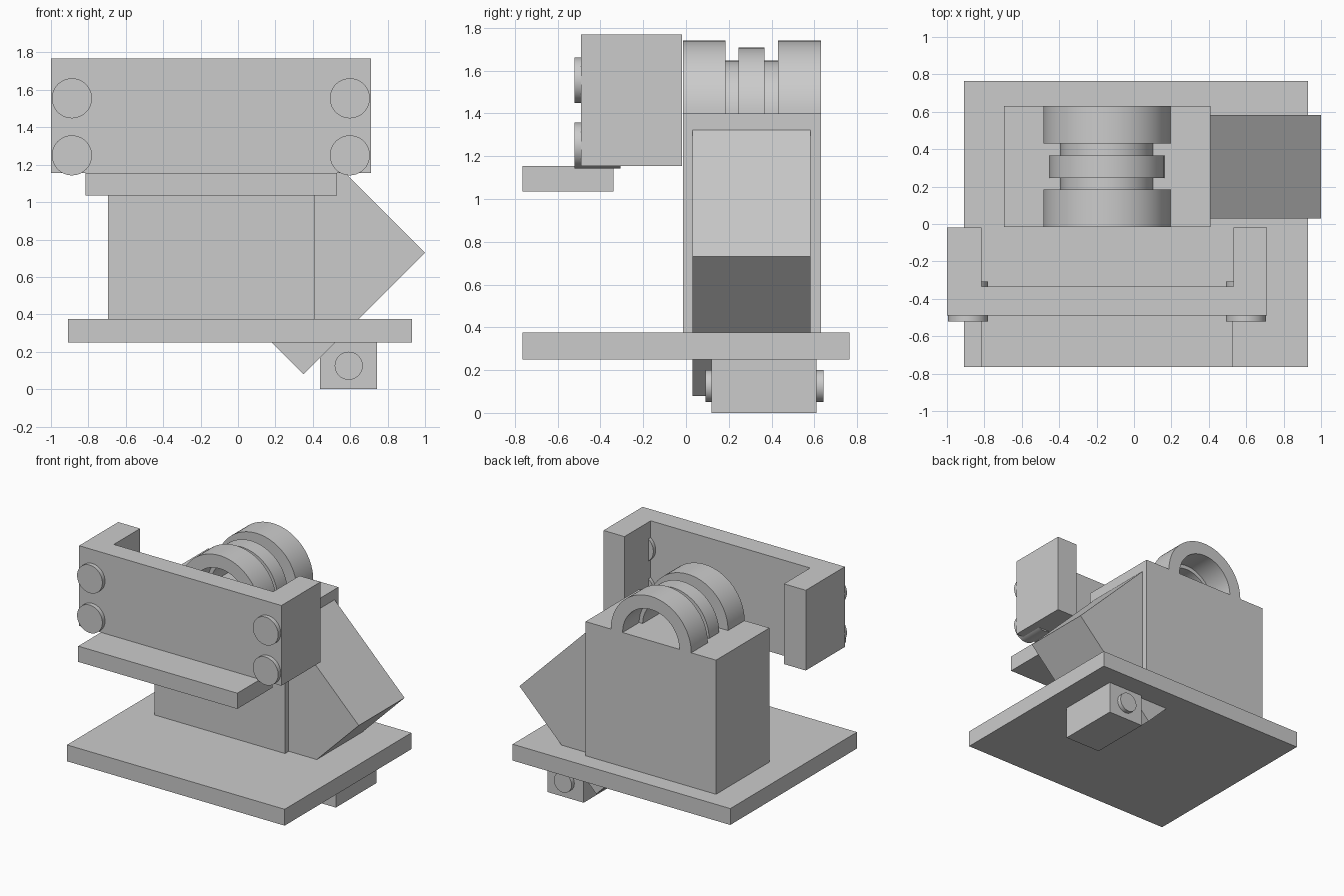
import bpy
import math

if "Cube" in bpy.data.objects:
    bpy.data.objects.remove(bpy.data.objects["Cube"], do_unlink=True)

GREY = (0.6, 0.6, 0.6, 1)
grey = bpy.data.materials.new("plain grey")
grey.use_nodes = True
grey.diffuse_color = GREY
grey.node_tree.nodes["Principled BSDF"].inputs["Base Color"].default_value = GREY


def add_mesh(name, verts, faces):
    mesh = bpy.data.meshes.new(name)
    mesh.from_pydata(verts, [], faces)
    mesh.materials.append(grey)
    obj = bpy.data.objects.new(name, mesh)
    bpy.context.collection.objects.link(obj)
    return obj


def smooth(obj):
    bpy.ops.object.select_all(action="DESELECT")
    obj.select_set(True)
    bpy.context.view_layer.objects.active = obj
    bpy.ops.object.shade_smooth_by_angle(angle=math.radians(30))


def prism(name, outline, y0, y1):
    """Extrude an anticlockwise (x, z) outline from y0 back to y1."""
    n = len(outline)
    verts = [(x, y, z) for y in (y0, y1) for x, z in outline]
    faces = [tuple(range(n)), tuple(reversed(range(n, 2 * n)))]
    faces += [(i, i + n, (i + 1) % n + n, (i + 1) % n) for i in range(n)]
    return add_mesh(name, verts, faces)


def box(name, x0, x1, y0, y1, z0, z1):
    return prism(name, [(x0, z0), (x1, z0), (x1, z1), (x0, z1)], y0, y1)


def rod(name, x, z, r, y0, y1, sides=48):
    turn = [2 * math.pi * i / sides for i in range(sides)]
    smooth(prism(name, [(x + r * math.cos(a), z + r * math.sin(a)) for a in turn], y0, y1))


def arch(name, x, z, profile, steps=40):
    """Sweep a closed (radius, y) profile through the upper half turn."""
    n = len(profile)
    verts = []
    for i in range(steps + 1):
        a = math.pi * i / steps
        verts += [(x + r * math.cos(a), y, z + r * math.sin(a)) for r, y in profile]
    faces = [(i * n + j, i * n + (j + 1) % n, (i + 1) * n + (j + 1) % n, (i + 1) * n + j)
             for i in range(steps) for j in range(n)]
    faces += [tuple(reversed(range(n))), tuple(range(steps * n, steps * n + n))]
    smooth(add_mesh(name, verts, faces))


# Base and main body
box("base_plate", -0.91, 0.93, -0.765, 0.765, 0.25, 0.375)
box("body_block", -0.695, 0.408, -0.015, 0.63, 0.375, 1.4)

# Square block on its corner, passing through the body and base
prism("diagonal_block", [(0.35, 0.08), (1.0, 0.73), (0.35, 1.38), (-0.3, 0.73)], 0.03, 0.583)

# Grooved half-round hub with a stepped bore
arch("grooved_hub", -0.145, 1.4, [
    (0.34, -0.015), (0.34, 0.185), (0.247, 0.185), (0.247, 0.245),
    (0.307, 0.245), (0.307, 0.367), (0.247, 0.367), (0.247, 0.43),
    (0.34, 0.43), (0.34, 0.63), (0.24, 0.63), (0.24, 0.43),
    (0.21, 0.43), (0.21, 0.185), (0.24, 0.185), (0.24, -0.015)])

# U-shaped front bracket
box("bracket_plate", -1.0, 0.71, -0.49, -0.335, 1.155, 1.768)
box("bracket_right_arm", -1.0, -0.815, -0.335, -0.018, 1.155, 1.768)
box("bracket_left_arm", 0.533, 0.71, -0.335, -0.018, 1.155, 1.768)
box("front_shelf", -0.815, 0.53, -0.765, -0.34, 1.035, 1.155)

# Bracket bolts
for side, x in (("right", -0.888), ("left", 0.598)):
    for level, z in (("lower", 1.25), ("upper", 1.555)):
        rod(f"{side}_{level}_bolt", x, z, 0.107, -0.522, -0.307)

# Block under the base with its pin
box("under_block", 0.438, 0.743, 0.12, 0.61, 0.0, 0.25)
rod("under_pin", 0.592, 0.125, 0.075, 0.09, 0.643)
